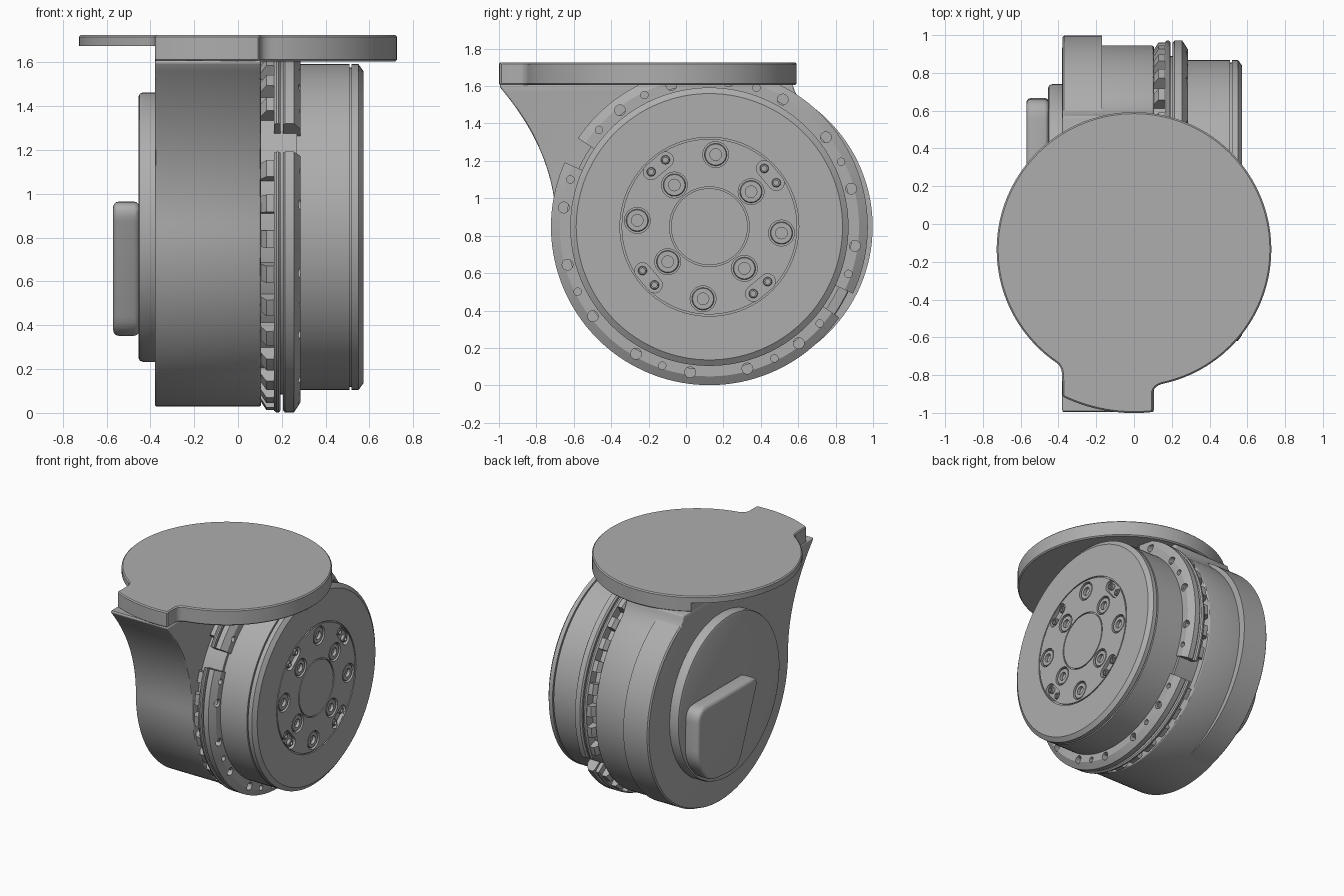
import bpy, bmesh, math
from math import sin, cos, radians as rad, degrees

if "Cube" in bpy.data.objects:
    bpy.data.objects.remove(bpy.data.objects["Cube"])

CY, CZ = 0.125, 0.848            # joint axis runs along x through here
grey = bpy.data.materials.new("metal_grey")
grey.diffuse_color = (0.42, 0.42, 0.42, 1)
grey.use_nodes = True
grey.node_tree.nodes["Principled BSDF"].inputs["Base Color"].default_value = grey.diffuse_color


def finish(bm, name):
    bmesh.ops.remove_doubles(bm, verts=bm.verts, dist=1e-5)
    bmesh.ops.recalc_face_normals(bm, faces=bm.faces)
    me = bpy.data.meshes.new(name)
    bm.to_mesh(me)
    bm.free()
    me.materials.append(grey)
    ob = bpy.data.objects.new(name, me)
    bpy.context.collection.objects.link(ob)
    return ob


def activate(ob):
    bpy.ops.object.select_all(action='DESELECT')
    ob.select_set(True)
    bpy.context.view_layer.objects.active = ob


def lathe(name, prof, a0=0, a1=360, n=128, c=(CY, CZ)):
    """Spin a closed (x, radius) profile about the x direction."""
    bm = bmesh.new()
    full = a1 - a0 >= 360
    steps = n if full else n + 1
    rings = []
    for i in range(steps):
        a = rad(a0 + (a1 - a0) * i / n)
        rings.append([bm.verts.new((x, c[0] + r * cos(a), c[1] + r * sin(a))) for x, r in prof])
    m = len(prof)
    for i in range(n):
        p, q = rings[i], rings[(i + 1) % steps]
        for j in range(m):
            k = (j + 1) % m
            if prof[j][1] == 0 and prof[k][1] == 0:
                continue
            if prof[j][1] == 0:
                bm.faces.new((p[j], p[k], q[k]))
            elif prof[k][1] == 0:
                bm.faces.new((p[j], p[k], q[j]))
            else:
                bm.faces.new((p[j], p[k], q[k], q[j]))
    if not full:
        bm.faces.new(rings[0])
        bm.faces.new(rings[-1])
    else:
        bmesh.ops.delete(bm, geom=[v for v in bm.verts if not v.link_faces and not v.link_edges
                                   and (v.co.y, v.co.z) != c], context='VERTS')
    return finish(bm, name)


def extrude(name, outline, axis, lo, hi, bevel=0.0, segs=3):
    """Extrude a 2D outline along x (outline = y,z) or z (outline = x,y)."""
    bm = bmesh.new()
    place = (lambda p, t: (t, p[0], p[1])) if axis == 'x' else (lambda p, t: (p[0], p[1], t))
    a = [bm.verts.new(place(p, lo)) for p in outline]
    b = [bm.verts.new(place(p, hi)) for p in outline]
    bm.faces.new(a)
    bm.faces.new(b)
    for i in range(len(a)):
        k = (i + 1) % len(a)
        bm.faces.new((a[i], a[k], b[k], b[i]))
    ob = finish(bm, name)
    if bevel:
        m = ob.modifiers.new("edge", 'BEVEL')
        m.width, m.segments, m.limit_method, m.angle_limit = bevel, segs, 'ANGLE', rad(50)
        activate(ob)
        bpy.ops.object.modifier_apply(modifier="edge")
    return ob


def cut(target, cutters):
    activate(cutters[0])
    for c in cutters:
        c.select_set(True)
    if len(cutters) > 1:
        bpy.ops.object.join()
    cutter = cutters[0]
    cutter.hide_render = True
    activate(target)
    m = target.modifiers.new("cut", 'BOOLEAN')
    m.operation, m.object, m.solver = 'DIFFERENCE', cutter, 'EXACT'
    bpy.ops.object.modifier_apply(modifier="cut")
    bpy.data.objects.remove(cutter)


def polar(r, deg, c=(CY, CZ)):
    return c[0] + r * cos(rad(deg)), c[1] + r * sin(rad(deg))


def disc_cut(r, pos, x0, x1, n=24):
    return lathe("cutter", [(x0, 0), (x0, r), (x1, r), (x1, 0)], n=n, c=pos)


def bezier(p, q, r, n=14):
    return [tuple((1 - t) ** 2 * p[k] + 2 * t * (1 - t) * q[k] + t * t * r[k] for k in (0, 1))
            for t in [i / n for i in range(n + 1)]]


def rounded(pts, r):
    out = []
    for i, p in enumerate(pts):
        ends = []
        for o in (pts[i - 1], pts[(i + 1) % len(pts)]):
            d = math.dist(p, o)
            ends.append((p[0] + (o[0] - p[0]) * r / d, p[1] + (o[1] - p[1]) * r / d))
        out += bezier(ends[0], p, ends[1], 7)
    return out


# round top plate with a front tongue
PC = (0, -0.135)
plate = [polar(0.727, -76.4 + 312 * i / 120, PC) for i in range(121)]
plate += bezier(plate[-1], (-0.38, -0.755), (-0.38, -0.81), 5)[1:]
t0 = degrees(math.atan2(-0.78, -0.38))
t1 = degrees(math.atan2(-0.86, 0.1))
plate += [polar(0.866, t0 + (t1 - t0) * i / 14, PC) for i in range(15)]
plate += bezier((0.1, -0.90), (0.1, -0.853), plate[0], 6)[:-1]
top = extrude("top_plate", plate, 'z', 1.605, 1.725, 0.008, 1)
cut(top, [extrude("cutter", [(-0.9, -0.86), (-0.38, -0.86), (-0.38, 0.8), (-0.9, 0.8)], 'z', 1.5, 1.675)])

# housing drum with concave neck rising to the plate
R = 0.82
body = bezier((-1.0, 1.6), (-0.70, 1.25), (CY - R, 0.87), 18)
body += [polar(R, 180 + 230 * i / 90) for i in range(1, 91)]
body += bezier(body[-1], (0.585, 1.54), (0.57, 1.61), 5)[1:]
body += [(-0.99, 1.61)]
extrude("housing", body, 'x', -0.38, 0.105, 0.018)

# eccentric bulge at the rear of the housing
lathe("rear_bulge", [(-0.379, 0), (-0.379, 0.79), (-0.37, 0.8), (-0.17, 0.8), (-0.17, 0)], c=(0.198, CZ))

# round side cover and its raised rounded cap
lathe("side_cover", [(-0.37, 0), (-0.37, 0.615), (-0.435, 0.615), (-0.449, 0.609), (-0.455, 0.594), (-0.455, 0)])
cap = rounded([(-0.08, 0.965), (0.66, 0.965), (0.67, 0.56), (0.52, 0.37), (0.17, 0.345)], 0.10)
extrude("side_cap", cap, 'x', -0.57, -0.45, 0.025)

# inner drum linking housing and output
lathe("inner_drum", [(0.08, 0), (0.08, 0.765), (0.27, 0.765), (0.27, 0)])

# split flange and toothed ring, each in two arcs
flange = [(0.205, 0.72), (0.205, 0.835), (0.215, 0.847), (0.255, 0.847), (0.285, 0.80), (0.285, 0.72)]
back = [(0.165, 0.72), (0.165, 0.838), (0.175, 0.847), (0.185, 0.847), (0.193, 0.838), (0.193, 0.72)]
big = [15 + 22.5 * k for k in range(16) if k not in (6, 14)]
small = [26.25 + 45 * k for k in range(8)] + [138.75, 318.75]
for tag, a0, a1 in (("upper", -25, 146), ("lower", 156, 325)):
    fl = lathe(tag + "_flange", flange, a0, a1, 70)
    holes = []
    for angs, r in ((big, 0.029), (small, 0.02)):
        for a in angs:
            if (a - a0) % 360 < a1 - a0:
                holes.append(disc_cut(r, polar(0.785, a), 0.225, 0.32, 18))
    cut(fl, holes)
    lathe(tag + "_back_ring", back, a0, a1, 70)
    # locking teeth
    k = a0 + 2.5
    while k + 6 < a1:
        lathe(tag + "_tooth", [(0.10, 0.74), (0.10, 0.79), (0.13, 0.836), (0.17, 0.836), (0.17, 0.74)],
              k, k + 5.5, 3)
        k += 11.25

# output drum with turned grooves on rim and face
out = lathe("output_drum", [
    (0.26, 0), (0.26, 0.744), (0.508, 0.744), (0.508, 0.73), (0.518, 0.73), (0.518, 0.744),
    (0.55, 0.744), (0.573, 0.712), (0.573, 0.478), (0.563, 0.478), (0.563, 0.469), (0.573, 0.469),
    (0.573, 0.213), (0.563, 0.213), (0.563, 0.205), (0.573, 0.205), (0.573, 0)])

# counterbored bolt seats and four slotted pockets
seats = [polar(0.387, 85 + 90 * k) for k in range(4)] + [polar(0.291, 40 + 90 * k) for k in range(4)]
cuts = [disc_cut(0.069, p, 0.545, 0.65, 32) for p in seats]
pins = []
for k in range(4):
    a = 40 + 90 * k
    mid = polar(0.425, a)
    e = [polar(0.05, a + 90, mid), polar(0.05, a - 90, mid)]
    slot = [polar(0.042, a + 180 * i / 10, e[0]) for i in range(11)]
    slot = [polar(0.042, a + 180 * i / 10, e[0]) for i in range(11)] + \
           [polar(0.042, a + 180 + 180 * i / 10, e[1]) for i in range(11)]
    cuts.append(extrude("cutter", slot, 'x', 0.545, 0.65))
    pins += e
cut(out, cuts)


def tube(name, pos, r0, r1, x0, x1):
    lathe(name, [(x0, r0), (x0, r1), (x1 - 0.004, r1), (x1, r1 - 0.004), (x1, r0)], n=24, c=pos)


for p in seats:
    tube("bolt_head", p, 0.031, 0.060, 0.54, 0.568)
for p in pins:
    tube("locating_pin", p, 0.013, 0.024, 0.54, 0.570)

# smooth curved faces, keep edges crisp
for ob in list(bpy.context.scene.objects):
    activate(ob)
    bpy.ops.object.shade_smooth_by_angle(angle=rad(30))
